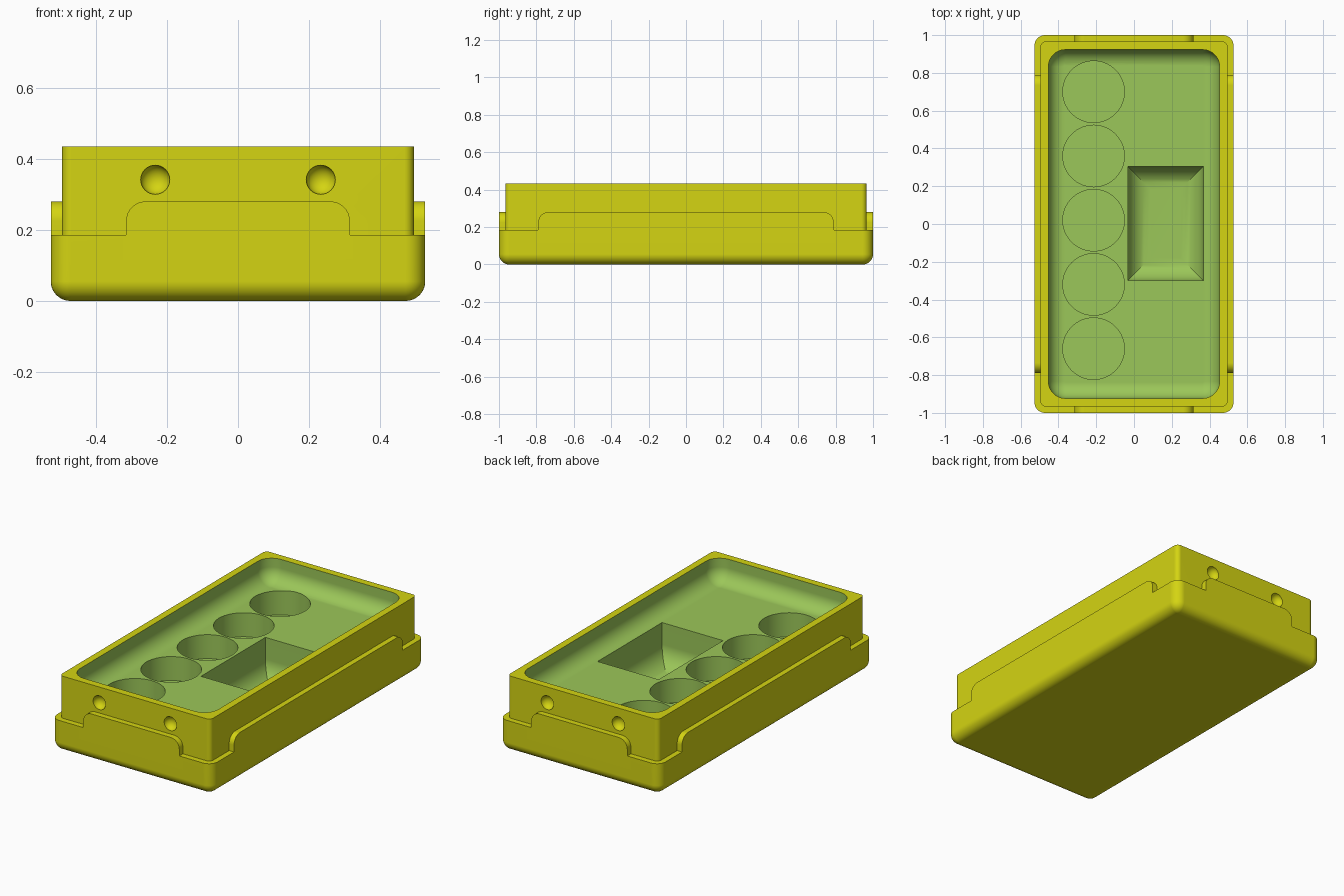
import bpy, bmesh
from math import sin, cos, pi, radians

cube = bpy.data.objects.get("Cube")
if cube:
    bpy.data.objects.remove(cube, do_unlink=True)


def material(name, rgb):
    m = bpy.data.materials.new(name)
    m.use_nodes = True
    m.diffuse_color = (*rgb, 1)
    m.node_tree.nodes["Principled BSDF"].inputs["Base Color"].default_value = (*rgb, 1)
    return m


yellow = material("yellow", (0.66, 0.66, 0.006))
green = material("soft green", (0.33, 0.57, 0.1))


def rect(hx, hy, r, z, segs=8):
    """Rounded rectangle ring, or a plain one when segs is 0."""
    if segs == 0:
        return [(hx, hy, z), (-hx, hy, z), (-hx, -hy, z), (hx, -hy, z)]
    pts = []
    for q, (sx, sy) in enumerate([(1, 1), (-1, 1), (-1, -1), (1, -1)]):
        for i in range(segs + 1):
            a = (q + i / segs) * pi / 2
            pts.append((sx * (hx - r) + r * cos(a), sy * (hy - r) + r * sin(a), z))
    return pts


def loft(name, rings, location=(0, 0, 0)):
    """Closed solid skinned through rings of equal length."""
    bm = bmesh.new()
    rows = [[bm.verts.new(p) for p in ring] for ring in rings]
    n = len(rows[0])
    for a, b in zip(rows, rows[1:]):
        for i in range(n):
            bm.faces.new((a[i], a[(i + 1) % n], b[(i + 1) % n], b[i]))
    bm.faces.new(rows[0][::-1])
    bm.faces.new(rows[-1])
    bmesh.ops.recalc_face_normals(bm, faces=bm.faces)
    me = bpy.data.meshes.new(name)
    bm.to_mesh(me)
    bm.free()
    ob = bpy.data.objects.new(name, me)
    ob.location = location
    bpy.context.collection.objects.link(ob)
    return ob


def fillet_rings(hx, hy, r, z, fillet, top, corner_segs=8, steps=10):
    """Rings for a straight-walled solid with a rounded bottom edge."""
    rings = []
    for i in range(steps + 1):
        a = i / steps * pi / 2
        inset = fillet * (1 - sin(a))
        rings.append(rect(hx - inset, hy - inset, max(r - inset, 0.003),
                          z + fillet * (1 - cos(a)), corner_segs))
    return rings + [rect(hx, hy, r, top, corner_segs)]


def lip_profile(half, low, high, r, steps=8):
    """Side-on outline of a raised lip with rounded upper corners."""
    arc = [(half - r + r * cos(i / steps * pi / 2), high - r + r * sin(i / steps * pi / 2))
           for i in range(steps + 1)]
    return [(half, low)] + arc + [(-u, z) for u, z in reversed(arc)] + [(-half, low)]


def combine(body, tool, operation):
    mod = body.modifiers.new("join", "BOOLEAN")
    mod.operation, mod.object, mod.solver = operation, tool, "EXACT"
    bpy.context.view_layer.objects.active = body
    bpy.ops.object.modifier_apply(modifier=mod.name)
    bpy.data.objects.remove(tool, do_unlink=True)


HX, HY, RIM, FLOOR = 0.527, 1.0, 0.434, 0.297

# Outer base with a rounded underside
body = loft("tray_body", fillet_rings(HX, HY, 0.056, 0, 0.055, 0.185))

# Raised lips on the ends and long sides
front = lip_profile(0.315, 0.12, 0.28, 0.055)
side = lip_profile(0.79, 0.12, 0.28, 0.055)
combine(body, loft("end_lips", [[(u, y, z) for u, z in front] for y in (-HY, HY)]), "UNION")
combine(body, loft("side_lips", [[(x, u, z) for u, z in side] for x in (-HX, HX)]), "UNION")

# Upper wall
combine(body, loft("upper_wall", [rect(0.495, 0.966, 0.027, z) for z in (0.1, RIM)]), "UNION")

# Main cavity with a filleted floor
combine(body, loft("cavity", fillet_rings(0.453, 0.923, 0.09, FLOOR, 0.085, 0.6)), "DIFFERENCE")

# Row of round pockets
for i in range(5):
    y = 0.02 + 0.34 * (i - 2)
    ring = [(0.163 * cos(k * pi / 32), 0.163 * sin(k * pi / 32)) for k in range(64)]
    combine(body, loft("round_pocket", [[(u, v, z) for u, v in ring] for z in (0.155, 0.5)],
                       (-0.214, y, 0)), "DIFFERENCE")

# Rectangular scoop with mitred curved walls
combine(body, loft("scoop", fillet_rings(0.2, 0.302, 0, 0.047, 0.122, 0.5, corner_segs=0),
                   (0.167, 0.002, 0)), "DIFFERENCE")

# Dimples on both ends
for sx in (-1, 1):
    for sy in (-1, 1):
        bpy.ops.mesh.primitive_uv_sphere_add(segments=32, ring_count=16, radius=0.041,
                                             location=(sx * 0.233, sy * 0.966, 0.341))
        dimple = bpy.context.object
        dimple.scale.y = 0.9
        bpy.context.view_layer.update()
        combine(body, dimple, "DIFFERENCE")

# Green interior, yellow shell
me = body.data
me.materials.clear()
me.materials.append(yellow)
me.materials.append(green)
for f in me.polygons:
    c = f.center
    inside = abs(c.x) < 0.4545 and abs(c.y) < 0.9245
    f.material_index = int(inside and 0.04 < c.z < RIM - 0.001)

bpy.ops.object.select_all(action="DESELECT")
body.select_set(True)
bpy.context.view_layer.objects.active = body
bpy.ops.object.shade_smooth_by_angle(angle=radians(30))
weighted = body.modifiers.new("even_shading", "WEIGHTED_NORMAL")
weighted.keep_sharp = True
